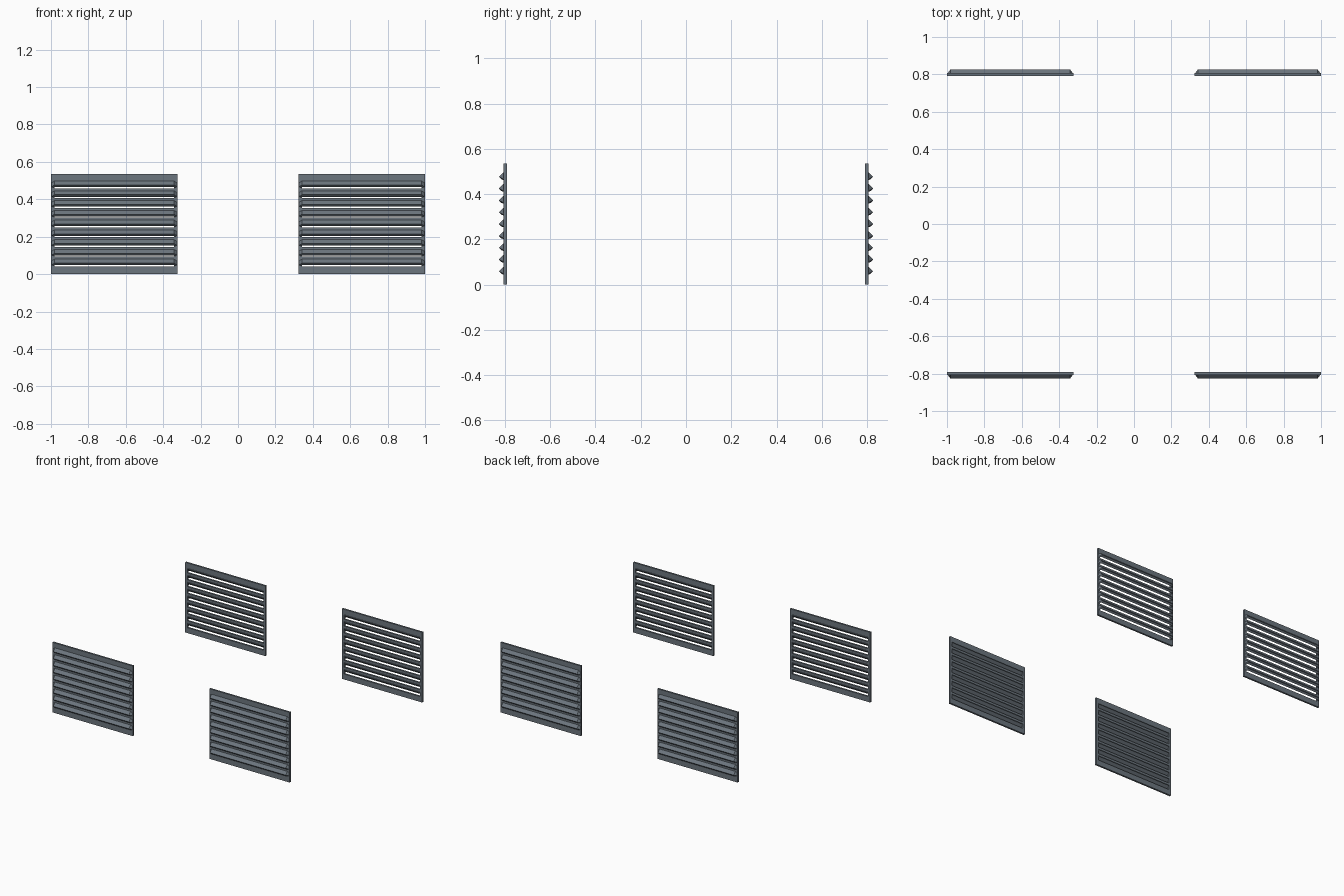
import bpy, bmesh

if "Cube" in bpy.data.objects:
    bpy.data.objects.remove(bpy.data.objects["Cube"])

X0, X1 = 0.323, 1.0          # panel span in x
Y0, Y1 = 0.792, 0.806        # plate thickness
H = 0.535                    # panel height
PITCH, N = 0.0522, 9         # louvre spacing and count
EDGE = 0.018                 # side strip width


def box(bm, x0, x1, y0, y1, z0, z1):
    r = bmesh.ops.create_cube(bm, size=1)
    for v in r["verts"]:
        v.co.x = x0 if v.co.x < 0 else x1
        v.co.y = y0 if v.co.y < 0 else y1
        v.co.z = z0 if v.co.z < 0 else z1


def loft(bm, rings):
    rows = [[bm.verts.new(p) for p in ring] for ring in rings]
    n = len(rows[0])
    for a, b in zip(rows, rows[1:]):
        for i in range(n):
            j = (i + 1) % n
            bm.faces.new((a[i], a[j], b[j], b[i]))
    bm.faces.new(rows[0][::-1])
    bm.faces.new(rows[-1])


def hood(bm, z):
    # sloping sheet, pinched back onto the plate at both ends
    full = [(Y1, z + 0.031), (0.827, z + 0.010), (0.816, z - 0.001), (Y0, z + 0.023)]
    end = [(Y1, z + 0.022), (Y1 + 0.001, z + 0.001), (Y0 + 0.003, z - 0.008), (Y0, z + 0.012)]
    spans = [(X0 + 0.004, end), (X0 + 0.019, full), (X1 - 0.019, full), (X1 - 0.004, end)]
    loft(bm, [[(x, y, zz) for y, zz in prof] for x, prof in spans])


def panel(name, sx, sy):
    bm = bmesh.new()
    # side strips
    box(bm, X0, X0 + EDGE, Y0, Y1, 0, H)
    box(bm, X1 - EDGE, X1, Y0, Y1, 0, H)
    # rails between the slots
    low = 0
    for i in range(N):
        z = 0.049 + i * PITCH
        box(bm, X0 + EDGE, X1 - EDGE, Y0, Y1, low, z - 0.008)
        low = z + 0.027
        hood(bm, z)
    box(bm, X0 + EDGE, X1 - EDGE, Y0, Y1, low, H)
    for v in bm.verts:
        v.co.x *= sx
        v.co.y *= sy
    bmesh.ops.recalc_face_normals(bm, faces=bm.faces)
    me = bpy.data.meshes.new(name)
    bm.to_mesh(me)
    bm.free()
    me.materials.append(mat)
    ob = bpy.data.objects.new(name, me)
    bpy.context.collection.objects.link(ob)


mat = bpy.data.materials.new("slate_metal")
mat.diffuse_color = (0.15, 0.18, 0.21, 1)
mat.use_nodes = True
mat.node_tree.nodes["Principled BSDF"].inputs["Base Color"].default_value = mat.diffuse_color

for sx, side in ((-1, "left"), (1, "right")):
    for sy, end in ((-1, "front"), (1, "back")):
        panel(f"louvre_panel_{end}_{side}", sx, sy)
